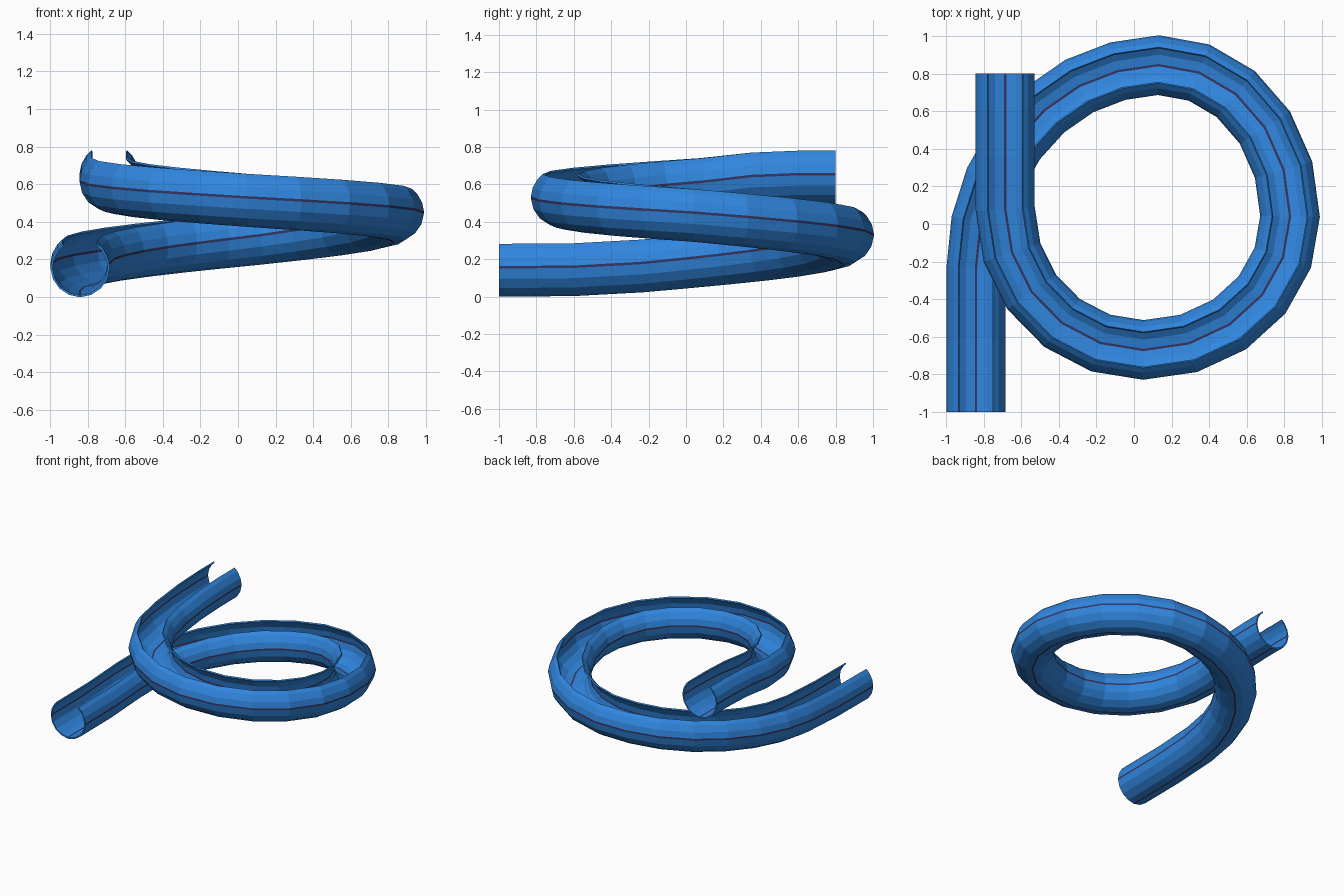
import bpy, bmesh, math
from mathutils import Vector

if "Cube" in bpy.data.objects:
    bpy.data.objects.remove(bpy.data.objects["Cube"])


def material(name, rgb):
    m = bpy.data.materials.new(name)
    m.diffuse_color = (*rgb, 1)
    m.use_nodes = True
    m.node_tree.nodes["Principled BSDF"].inputs["Base Color"].default_value = m.diffuse_color
    return m


blue = material("slide blue", (0.03, 0.24, 0.74))
navy = material("seam navy", (0.035, 0.035, 0.12))

R, WALL, OPEN = 0.157, 0.011, 143    # tube radius, wall, rim angle from the bottom

# Centre line: straight run, four quarter arcs, straight run
path = [(-0.84, -1.0, 0.157), (-0.84, -0.6, 0.16)]
quarters = [  # centre x, y, radius x, y, start angle, z from, z to, steps
    (0.13, -0.23, 0.97, 1.07, 180, 0.18, 0.33, 7),
    (0.13, 0.04, 0.70, 0.805, 90, 0.33, 0.45, 5),
    (0.05, 0.04, 0.78, 0.71, 0, 0.45, 0.53, 5),
    (0.05, 0.08, 0.735, 0.75, -90, 0.53, 0.615, 5),
]
for cx, cy, rx, ry, a0, z0, z1, n in quarters:
    for i in range(n):
        a = math.radians(a0 - 90 * i / n)
        path.append((cx + rx * math.cos(a), cy + ry * math.sin(a), z0 + (z1 - z0) * i / n))
path += [(-0.685, 0.08, 0.615), (-0.685, 0.35, 0.645), (-0.685, 0.6, 0.655), (-0.685, 0.8, 0.655)]
path = [Vector(p) for p in path]

# Open-topped cross-section; narrow faces at the floor and both sides carry the seams
SEAM = 2.4
angles = [-OPEN, -130, -110, -90 - SEAM, -90 + SEAM, -67, -45, -22, -SEAM]
angles += [-a for a in reversed(angles)]
seams = {j for j in range(len(angles) - 1) if angles[j + 1] - angles[j] < 2.1 * SEAM}


def section(r):
    return [(r * math.sin(math.radians(a)), -r * math.cos(math.radians(a))) for a in angles]


outer, inner = section(R), section(R - WALL)
profile = outer + inner[::-1]
k, n = len(angles), len(profile)

# Sweep the section along the path with mitred joints
bm = bmesh.new()
rings = []
for i, p in enumerate(path):
    d0 = (path[i] - path[max(i - 1, 0)]).xy
    d1 = (path[min(i + 1, len(path) - 1)] - path[i]).xy
    d0 = d0.normalized() if d0.length > 0 else d1.normalized()
    d1 = d1.normalized() if d1.length > 0 else d0
    t = (d0 + d1).normalized()
    side = Vector((t.y, -t.x, 0)) / max(t.dot(d0), 0.5)
    rings.append([bm.verts.new(p + side * u + Vector((0, 0, v))) for u, v in profile])

for a, b in zip(rings, rings[1:]):
    for j in range(n):
        f = bm.faces.new((a[j], a[(j + 1) % n], b[(j + 1) % n], b[j]))
        f.material_index = int(j in seams or (2 * k - 2 - j) in seams)

# End faces of the wall
for ring in (rings[0], rings[-1]):
    for j in range(k - 1):
        bm.faces.new((ring[j], ring[j + 1], ring[n - 2 - j], ring[n - 1 - j]))

bmesh.ops.recalc_face_normals(bm, faces=bm.faces)
mesh = bpy.data.meshes.new("spiral_slide_tube")
bm.to_mesh(mesh)
bm.free()
mesh.materials.append(blue)
mesh.materials.append(navy)
obj = bpy.data.objects.new("spiral_slide_tube", mesh)
bpy.context.collection.objects.link(obj)
